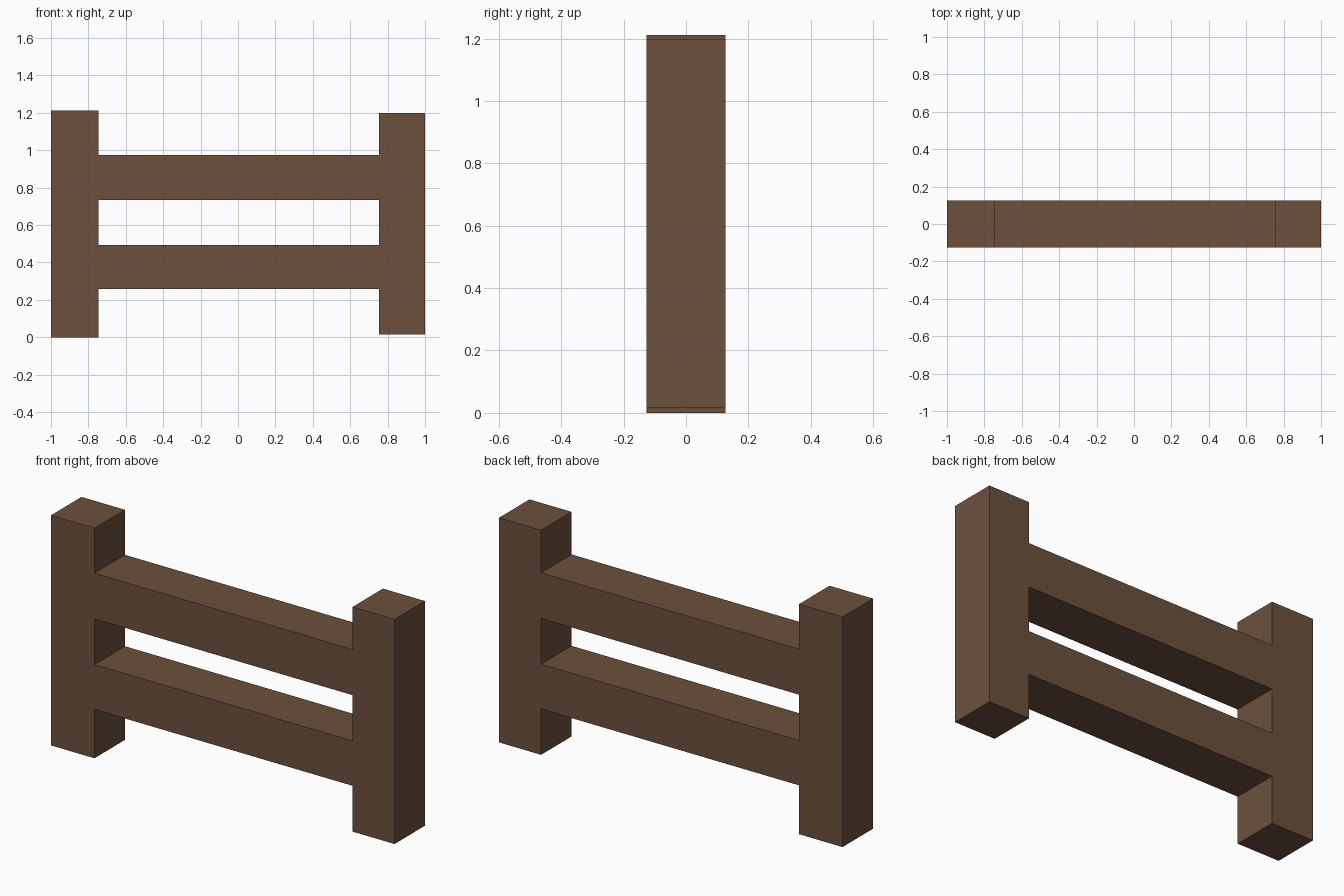
import bpy

cube = bpy.data.objects.get("Cube")
if cube:
    bpy.data.objects.remove(cube, do_unlink=True)

# Brown wood
wood = bpy.data.materials.new("brown_wood")
wood.use_nodes = True
colour = (0.15, 0.081, 0.046, 1)
wood.diffuse_color = colour
bsdf = wood.node_tree.nodes["Principled BSDF"]
bsdf.inputs["Base Color"].default_value = colour
bsdf.inputs["Roughness"].default_value = 0.9

DEPTH = 0.253          # every beam shares one thickness
INNER = (-0.747, 0.755)  # inner faces of the two posts


def beam(name, x0, x1, z0, z1):
    """Add a square-edged beam spanning the given x and z ranges."""
    bpy.ops.mesh.primitive_cube_add(size=1, location=((x0 + x1) / 2, 0, (z0 + z1) / 2))
    obj = bpy.context.object
    obj.name = name
    obj.scale = (x1 - x0, DEPTH, z1 - z0)
    bpy.ops.object.transform_apply(location=False, rotation=False, scale=True)
    obj.data.materials.append(wood)
    return obj


# Posts: the right one is slightly taller
beam("right_post", -1, INNER[0], 0, 1.211)
beam("left_post", INNER[1], 1, 0.016, 1.198)

# Rails butted between the posts, flush front and back
for name, bottom, top in (("lower_rail", 0.257, 0.493), ("upper_rail", 0.734, 0.974)):
    beam(name, *INNER, bottom, top)
